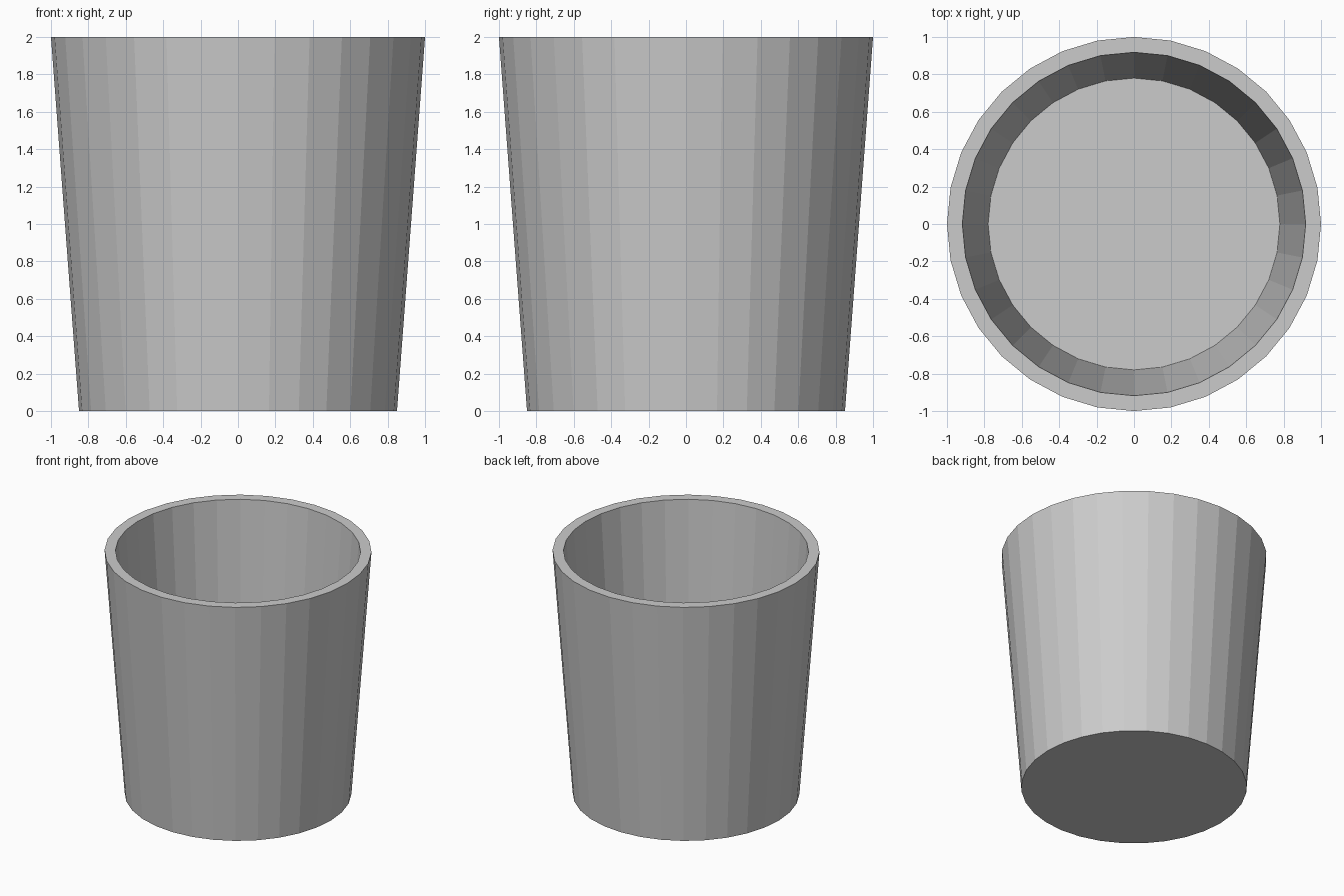
import bpy, bmesh
from math import cos, sin, tau

if "Cube" in bpy.data.objects:
    bpy.data.objects.remove(bpy.data.objects["Cube"])

SIDES = 32

# Cup profile (radius, z): outer base, outer rim, inner rim, inner floor
profile = [(0.85, 0.0), (1.0, 2.0), (0.918, 2.0), (0.78, 0.1)]

bm = bmesh.new()
rings = [[bm.verts.new((r * cos(tau * i / SIDES), r * sin(tau * i / SIDES), z))
          for i in range(SIDES)] for r, z in profile]

# Outer wall, rim and inner wall
for a, b in zip(rings, rings[1:]):
    for i in range(SIDES):
        j = (i + 1) % SIDES
        bm.faces.new((a[i], a[j], b[j], b[i]))

# Underside and inner floor
bm.faces.new(rings[0][::-1])
bm.faces.new(rings[-1])
bmesh.ops.recalc_face_normals(bm, faces=bm.faces)

mesh = bpy.data.meshes.new("cup")
bm.to_mesh(mesh)
bm.free()
bpy.context.collection.objects.link(bpy.data.objects.new("cup", mesh))
